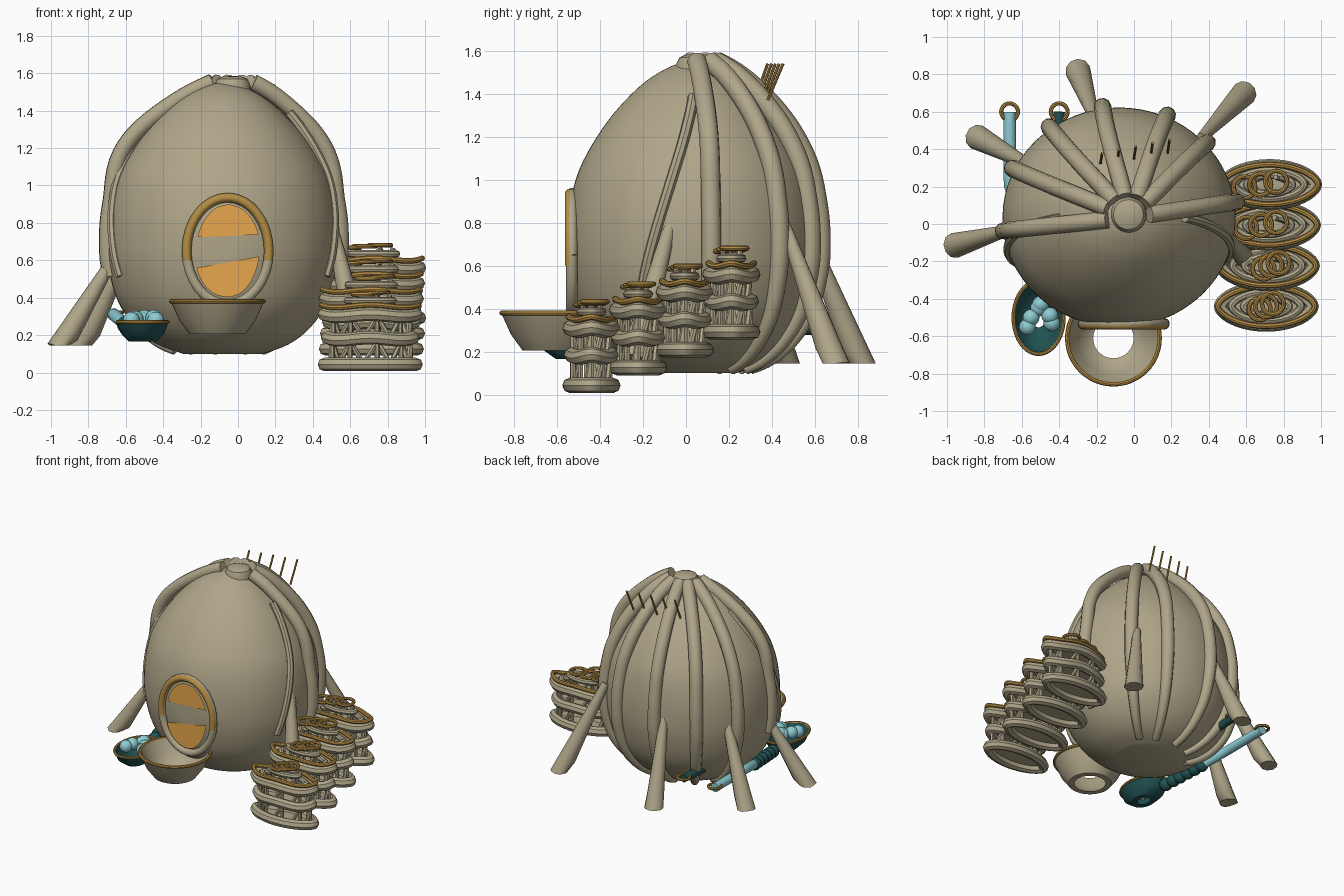
import bpy, bmesh, math
from mathutils import Vector

cube = bpy.data.objects.get("Cube")
if cube:
    bpy.data.objects.remove(cube)


def material(name, rgb):
    m = bpy.data.materials.new(name)
    m.use_nodes = True
    m.diffuse_color = (*rgb, 1)
    m.node_tree.nodes["Principled BSDF"].inputs["Base Color"].default_value = (*rgb, 1)
    return m


KHAKI = material("khaki clay", (0.43, 0.38, 0.25))
GOLD = material("old gold", (0.46, 0.265, 0.058))
ORANGE = material("amber", (0.84, 0.41, 0.078))
BLUE = material("light blue", (0.27, 0.61, 0.66))
TEAL = material("dark teal", (0.015, 0.085, 0.085))
CX, CY, WIDE = -0.08, 0.035, 1.06


def add(name, mesh, mat, smooth=True):
    ob = bpy.data.objects.new(name, mesh)
    bpy.context.collection.objects.link(ob)
    mesh.materials.clear()
    mesh.materials.append(mat)
    if smooth:
        bpy.ops.object.select_all(action="DESELECT")
        ob.select_set(True)
        bpy.context.view_layer.objects.active = ob
        bpy.ops.object.shade_smooth_by_angle(angle=math.radians(40))
    return ob


def from_bmesh(name, bm, mat, solid=True):
    if solid:
        bmesh.ops.recalc_face_normals(bm, faces=bm.faces[:])
    me = bpy.data.meshes.new(name)
    bm.to_mesh(me)
    bm.free()
    return add(name, me, mat, solid)


def tubes(name, paths, radius, mat, closed=False, taper=None, sides=2):
    """Sweep round tubes along several paths into one mesh."""
    cu = bpy.data.curves.new(name, "CURVE")
    cu.dimensions = "3D"
    cu.bevel_depth = radius
    cu.bevel_resolution = sides
    cu.use_fill_caps = True
    for path in paths:
        sp = cu.splines.new("POLY")
        sp.points.add(len(path) - 1)
        for i, p in enumerate(path):
            sp.points[i].co = (*p, 1)
            sp.points[i].radius = taper(i / (len(path) - 1)) if taper else 1
        sp.use_cyclic_u = closed
    tmp = bpy.data.objects.new(name + " path", cu)
    bpy.context.collection.objects.link(tmp)
    dg = bpy.context.evaluated_depsgraph_get()
    me = bpy.data.meshes.new_from_object(tmp.evaluated_get(dg))
    bpy.data.objects.remove(tmp)
    return add(name, me, mat)


def loop(cx, cy, z, rx, ry, n=32, point=0.0, wave=0.0):
    """Horizontal oval; point > 0 sharpens its x ends, wave ripples its height."""
    out = []
    for i in range(n):
        t = math.tau * i / n
        s = math.sin(t)
        out.append((cx + rx * math.cos(t), cy + ry * s * abs(s) ** point,
                    z + wave * math.cos(4 * t)))
    return out


def lathe(name, profile, mat, center, scale=(1, 1), n=48, closed=False, edit=None):
    bm = bmesh.new()
    rings = []
    for r, z in profile:
        rings.append([bm.verts.new((center[0] + scale[0] * r * math.cos(math.tau * i / n),
                                    center[1] + scale[1] * r * math.sin(math.tau * i / n), z))
                      for i in range(n)])
    pairs = list(zip(rings, rings[1:])) + ([(rings[-1], rings[0])] if closed else [])
    for a, b in pairs:
        for i in range(n):
            bm.faces.new((a[i], a[(i + 1) % n], b[(i + 1) % n], b[i]))
    if not closed:
        bm.faces.new(rings[0])
        bm.faces.new(rings[-1])
    if edit:
        for v in bm.verts:
            edit(v)
    return from_bmesh(name, bm, mat)


def balls(name, centers, radius, mat):
    bm = bmesh.new()
    for c in centers:
        made = bmesh.ops.create_uvsphere(bm, u_segments=16, v_segments=10, radius=radius)
        bmesh.ops.translate(bm, verts=made["verts"], vec=Vector(c))
    return from_bmesh(name, bm, mat)


# Egg shaped body, smoothed from a short profile
KEYS = [(.2, .1), (.33, .15), (.44, .24), (.53, .38), (.578, .56), (.588, .72), (.575, .88),
        (.535, 1.04), (.45, 1.2), (.345, 1.34), (.22, 1.46), (.1, 1.53), (.02, 1.55)]


def smooth_profile(keys, steps=4):
    pts = [Vector(k) for k in keys]
    out = []
    for i in range(len(pts) - 1):
        p0, p1, p2, p3 = pts[max(i - 1, 0)], pts[i], pts[i + 1], pts[min(i + 2, len(pts) - 1)]
        for k in range(steps):
            t = k / steps
            out.append(0.5 * (2 * p1 + (p2 - p0) * t + (2 * p0 - 5 * p1 + 4 * p2 - p3) * t * t
                              + (3 * p1 - p0 - 3 * p2 + p3) * t ** 3))
    return out + [pts[-1]]


EGG = smooth_profile(KEYS)


def flatten_front(v):
    v.co.y = max(v.co.y, -0.545)


lathe("egg_body", EGG, KHAKI, (CX, CY), scale=(WIDE, 1), n=64, edit=flatten_front)


# Ribs hugging the shell from crown to base, bowing out near the shoulder
def rib(angle, low, high, lift, twist=0, bow=0.0):
    path = []
    for r, z in EGG:
        if low <= z <= high:
            a = math.radians(angle + twist * (high - z))
            d = r + lift + bow * math.sin(math.pi * max(0, z - .9) / .65) ** 2
            crown = max(0, z - .9) / .6
            path.append((CX + .04 * crown ** 3 + d * WIDE * math.cos(a),
                         CY + d * math.sin(a), z + .02 * crown))
    return path


tubes("main_ribs", [rib(a, .11, 1.53, .01, bow=.015) for a in (42, 66, 98, 126, 154)], .047, KHAKI,
      taper=lambda t: min(1, .55 + 1.2 * t), sides=3)
tubes("side_ribs", [rib(8, .3, 1.53, .01, bow=.05), rib(187, .5, 1.53, 0, bow=.055)],
      .046, KHAKI, sides=3)
tubes("thin_ribs", [rib(0, .5, 1.38, 0, -28), rib(180, .5, 1.4, 0, 28)], .026, KHAKI)
HUB = [(.1, 1.48), (.095, 1.54), (.08, 1.57), (.05, 1.582), (.01, 1.585)]
lathe("crown_hub", HUB, KHAKI, (-.03, .05), n=24)

# Flared legs with feet trimmed level
LEGS = [((-.66, -.03, .62), (-.96, -.115, .12)), ((-.55, .31, .74), (-.84, .465, .12)),
        ((-.21, .56, .77), (-.3, .82, .12)), ((.36, .46, .79), (.59, .7, .12)),
        ((.49, -.06, .84), (.64, -.24, .17))]
legs = tubes("legs", [[Vector(a).lerp(Vector(b), i / 6) for i in range(7)] for a, b in LEGS],
             .068, KHAKI, taper=lambda t: .4 + .6 * t, sides=3)
for v in legs.data.vertices:
    v.co.z = max(v.co.z, .145)


# Door: clay ring, gilded above, and an amber panel broken by a band
def door_arc(a0, a1, y):
    return [(-.055 + .22 * math.cos(t), y, .65 + .285 * math.sin(t))
            for t in (math.radians(a0 + (a1 - a0) * i / 32) for i in range(33))]


tubes("door_ring", [door_arc(0, 360, -.532)], .027, KHAKI, sides=3)
tubes("door_gilding", [door_arc(-10, 190, -.54)], .024, GOLD, sides=3)
bm = bmesh.new()
for start, end, tilt in ((-.247, -.06, .04), (.08, .247, .01)):
    previous = None
    for i in range(17):
        h = start + (end - start) * i / 16
        w = .172 * math.sqrt(max(0, 1 - (h / .248) ** 2))
        lean = tilt * (1 - abs(h) / .25)
        row = [bm.verts.new((-.053 + s * w, -.55, .65 + h + lean * s)) for s in (-1, 1)]
        if previous:
            bm.faces.new((previous[0], previous[1], row[1], row[0]))
        previous = row
from_bmesh("door_panel", bm, ORANGE, solid=False)

# Open based basin in front of the door
BASIN = [(.108, .205), (.15, .205), (.205, .28), (.25, .38), (.235, .38), (.19, .29), (.14, .22)]
lathe("basin", BASIN, KHAKI, (-.11, -.61), closed=True)
tubes("basin_rim", [loop(-.11, -.61, .38, .247, .247, 48)], .012, GOLD, closed=True)

# Ladle: dish, rim, berries, beaded handle, ring
DISH = [(.05, .165), (.1, .165), (.16, .21), (.19, .27), (.175, .27), (.145, .215), (.09, .18)]
lathe("ladle_dish", DISH, TEAL, (-.51, -.5), (.73, 1.05), closed=True)
tubes("ladle_rim", [loop(-.51, -.5, .27, .135, .196, 40)], .01, GOLD, closed=True)
balls("berries", [(-.5, -.43, .29), (-.45, -.49, .29), (-.57, -.55, .28), (-.44, -.53, .28),
                  (-.55, -.5, .285), (-.51, -.45, .28)], .045, BLUE)
balls("handle_beads", [(-.535 - .013 * i, -.29 + .062 * i, .215 + .008 * i) for i in range(6)],
      .047, TEAL)
tubes("ladle_handle", [[(-.6, .02, .255), (-.66, .2, .305), (-.665, .26, .31), (-.665, .6, .31)]],
      .034, BLUE, sides=3)
tubes("spoon_handle", [[(-.42, .05, .28), (-.41, .3, .3), (-.4, .6, .31)]], .03, TEAL, sides=3)
tubes("handle_rings", [loop(x, .6, .32, .045, .045, 20) for x in (-.665, -.4)], .011, GOLD, closed=True)

# Pins at the back of the crown and one small one at the front
tubes("pins", [[(x, .32 + .015 * k, 1.37), (x + .01, .38 + .018 * k, 1.54)]
               for k, x in enumerate((-.18, -.09, 0, .09, .18))]
      + [[(-.12, -.07, 1.515), (-.14, -.17, 1.455)]], .007, GOLD)

# Four rising stacks of pointed tiers on little posts
for k in range(4):
    x, y, z = .707 + .006 * k, -.44 + .217 * k, .083 * k - .005

    def tier(h, size=1, n=40, wave=0.0):
        return loop(x, y, z + h, .245 * size, .1 * size, n, .25, wave)

    def posts(low, high, size, n):
        top = tier(high, size, n)
        return [[a, top[(i + i % 2) % n]] for i, a in enumerate(tier(low, size, n))]

    tag = "stack_%d_" % (k + 1)
    tubes(tag + "tiers", [tier(.048), tier(.185, .93, wave=.006), tier(.31, wave=.006)], .036, KHAKI,
          closed=True)
    tubes(tag + "posts", posts(.05, .17, .88, 18) + posts(.19, .3, .86, 18)
          + posts(.33, .42, .42, 10), .014, KHAKI, sides=1)
    tubes(tag + "top_tiers", [tier(.39, .5), tier(.335, .76, wave=.006)], .02, KHAKI, closed=True)
    tubes(tag + "rim", [tier(.36, 1.06, wave=.007)], .015, GOLD, closed=True)
    shift = (.0, .02, -.04, -.05)[k]
    spread = (.035, .04, .08, .085)[k]
    tubes(tag + "rings", [loop(x + shift + spread * j, y + .015 * j, z + .43 + .007 * j, .058, .058, 24)
                          for j in (-1, 0, 1)], .012, GOLD, closed=True)
    bm = bmesh.new()
    for h in (.048, .185, .31):
        bm.faces.new([bm.verts.new(p) for p in tier(h, .95)])
    from_bmesh(tag + "floors", bm, KHAKI, solid=False)
